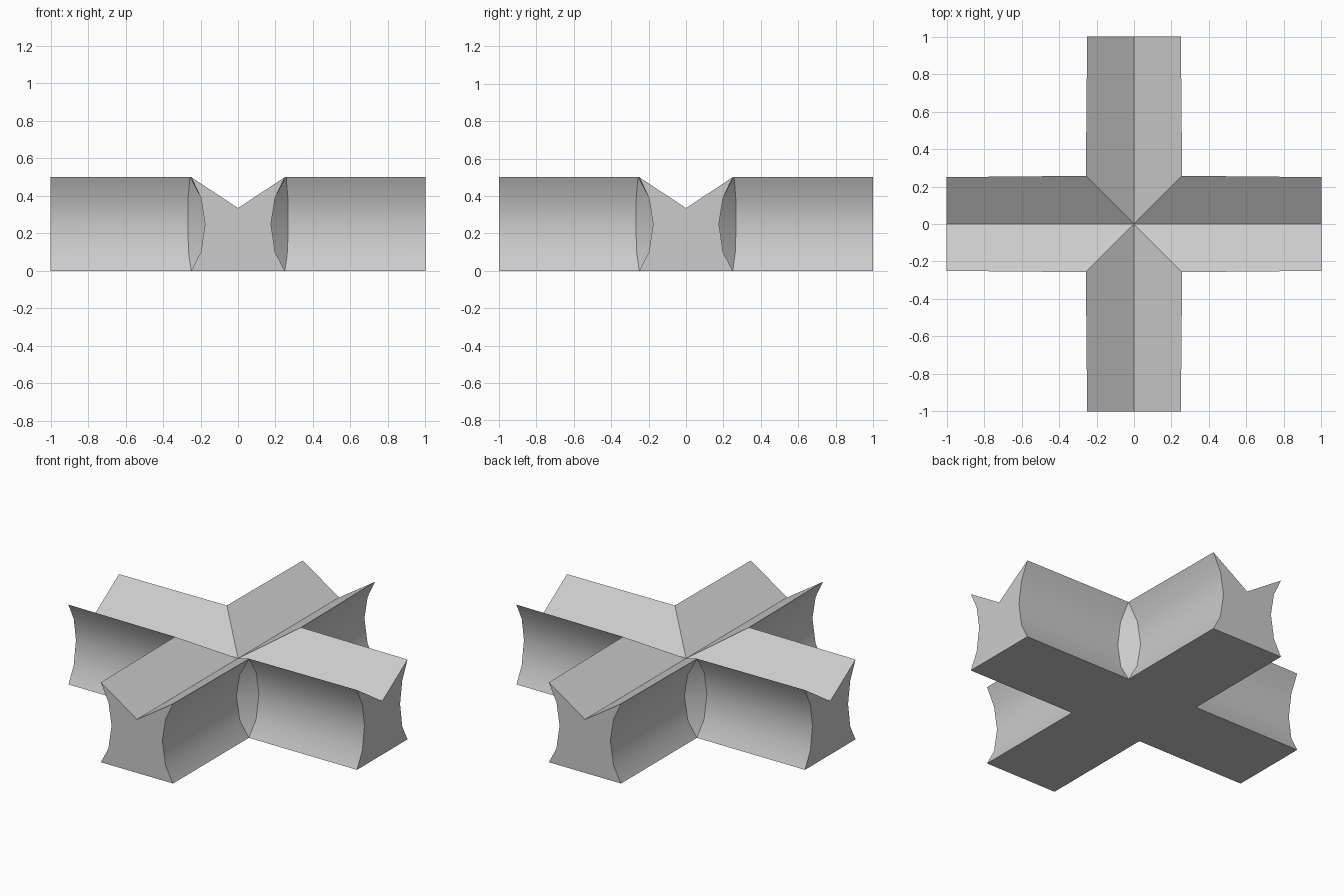
import bpy, bmesh, math
from mathutils import Matrix

cube = bpy.data.objects.get("Cube")
if cube:
    bpy.data.objects.remove(cube)

# Material
grey = bpy.data.materials.new("light_grey")
grey.use_nodes = True
colour = (0.6, 0.6, 0.6, 1)
grey.diffuse_color = colour
grey.node_tree.nodes["Principled BSDF"].inputs["Base Color"].default_value = colour

# Concave side wall: (height, half width at the arm end, half width at the
# inner corner, distance of the inner corner from the centre)
WALL = [(0, 0.25, 0.25, 0.25),
        (0.10, 0.198, 0.198, 0.264),
        (0.25, 0.176, 0.176, 0.268),
        (0.39, 0.198, 0.198, 0.266),
        (0.5, 0.25, 0.257, 0.257)]
VALLEY = 0.335

bm = bmesh.new()


def face(points, turn):
    bm.faces.new([bm.verts.new(turn @ Matrix.Translation(p).translation) for p in points])


def strip(a, b, turn):
    """Quads between two columns; triangles where the columns meet."""
    for i in range(len(a) - 1):
        corners = []
        for p in (a[i], b[i], b[i + 1], a[i + 1]):
            if p not in corners:
                corners.append(p)
        face(corners, turn)


def arm(turn):
    """One arm along +x, with the corner web on its left."""
    ends = {}
    for side in (-1, 1):
        outer = [(1, side * w, z) for z, w, _, _ in WALL]
        inner = [(d, side * w, z) for z, _, w, d in WALL]
        ends[side] = outer
        strip(outer, inner, turn)
        # sloping half of the grooved top
        face([(0, 0, VALLEY), (1, 0, VALLEY), outer[-1], inner[-1]], turn)
    # end cap and underside
    face(ends[1] + [(1, 0, VALLEY)] + ends[-1][::-1], turn)
    face([(0, 0, 0), (0.25, -0.25, 0), (1, -0.25, 0), (1, 0.25, 0), (0.25, 0.25, 0)], turn)
    # lens-shaped web in the corner between two arms
    near = [(d, w, z) for z, _, w, d in WALL]
    far = [(w, d, z) for z, _, w, d in WALL]
    strip(near, far, turn)


for k in range(4):
    arm(Matrix.Rotation(k * math.pi / 2, 4, "Z"))

bmesh.ops.remove_doubles(bm, verts=bm.verts, dist=0.0005)
bmesh.ops.recalc_face_normals(bm, faces=bm.faces)

mesh = bpy.data.meshes.new("cross_junction")
bm.to_mesh(mesh)
bm.free()
mesh.materials.append(grey)
cross = bpy.data.objects.new("cross_junction", mesh)
bpy.context.collection.objects.link(cross)

# Smooth the hollow walls, keep the real edges crisp
bpy.ops.object.select_all(action="DESELECT")
cross.select_set(True)
bpy.context.view_layer.objects.active = cross
bpy.ops.object.shade_smooth_by_angle(angle=math.radians(30))
